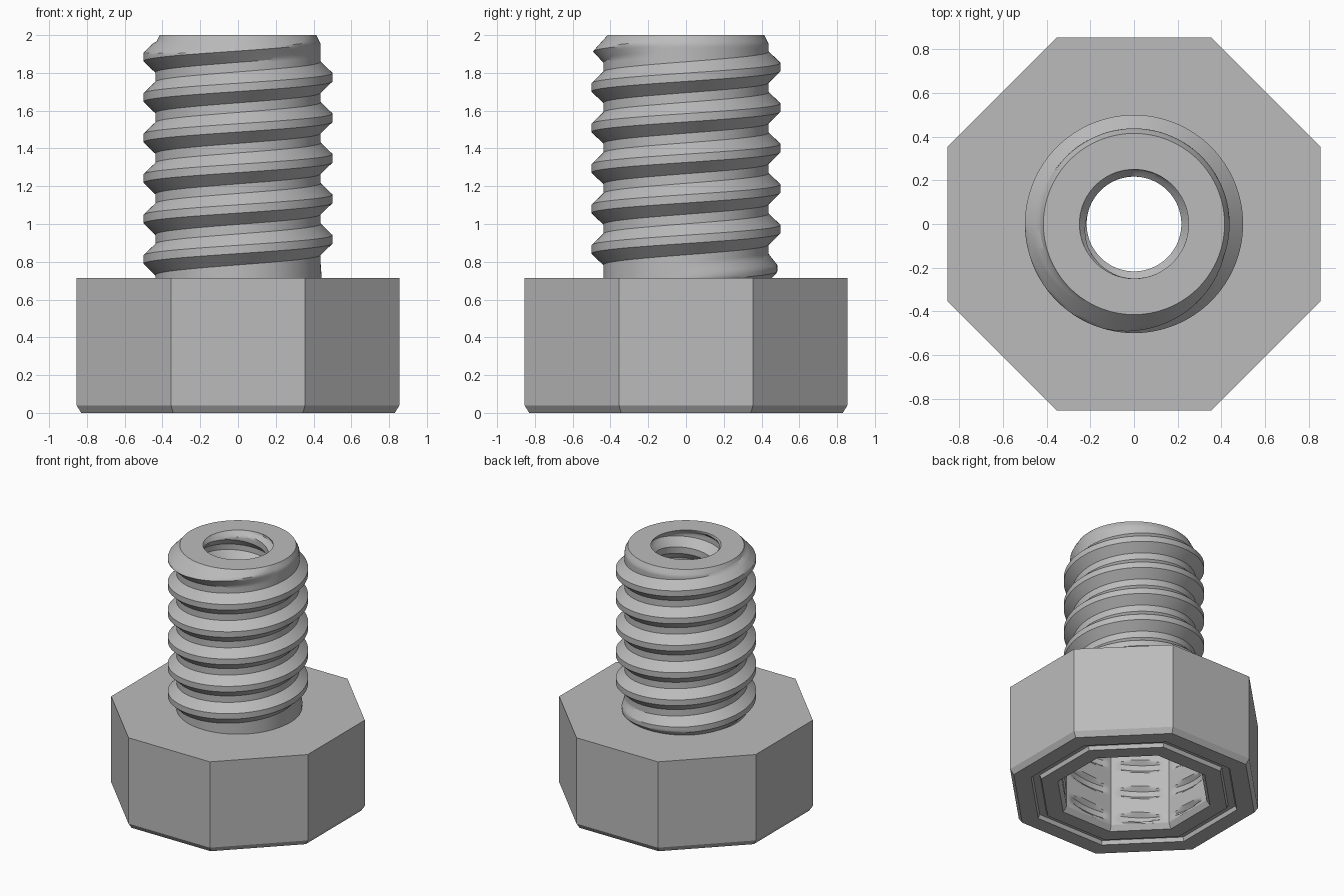
import bpy, bmesh, math

cube = bpy.data.objects.get("Cube")
if cube:
    bpy.data.objects.remove(cube, do_unlink=True)

PITCH = 0.2145
TOP = 2.0
HEAD = 0.715
CEILING = 0.64
CREST, ROOT = 0.022, 0.082   # half widths of the thread crest and base
SOCKET = 0.5                 # apothem of the octagonal socket

steel = bpy.data.materials.new("grey_steel")
steel.use_nodes = True
GREY = (0.5, 0.5, 0.5, 1)
steel.diffuse_color = GREY
steel.node_tree.nodes["Principled BSDF"].inputs["Base Color"].default_value = GREY


def clamp(v):
    return max(0.0, min(1.0, v))


def build(name, grid, flip=False):
    """Turn a list of point columns into a shaded sheet."""
    bm = bmesh.new()
    cols = [[bm.verts.new(p) for p in col] for col in grid]
    for a, b in zip(cols, cols[1:]):
        for j in range(len(a) - 1):
            quad = (a[j], b[j], b[j + 1], a[j + 1])
            bm.faces.new(quad[::-1] if flip else quad)
    bmesh.ops.remove_doubles(bm, verts=bm.verts, dist=1e-5)
    mesh = bpy.data.meshes.new(name)
    bm.to_mesh(mesh)
    bm.free()
    mesh.materials.append(steel)
    obj = bpy.data.objects.new(name, mesh)
    bpy.context.collection.objects.link(obj)
    bpy.ops.object.select_all(action="DESELECT")
    obj.select_set(True)
    bpy.context.view_layer.objects.active = obj
    bpy.ops.object.shade_smooth_by_angle(angle=math.radians(30))
    return obj


def lathe(name, profile, sides):
    """Revolve (apothem, height) points with flats facing the axes."""
    k = 1 / math.cos(math.pi / sides)
    angles = [math.tau * (i + 0.5) / sides for i in range(sides + 1)]
    return build(name, [[(r * k * math.cos(a), r * k * math.sin(a), z)
                         for r, z in profile] for a in angles])


def thread_wall(name, radius, low, high, phase, count, flip=False):
    """Wall whose rows follow a helix; radius(angle, z, ridge, centre)."""
    marks = [-ROOT, -CREST, CREST, ROOT, PITCH - ROOT]
    offsets = [a + (b - a) * s / 4 for a, b in zip(marks, marks[1:]) for s in range(4)]
    first = math.floor((low - phase) / PITCH) - 2
    last = math.ceil((high - phase) / PITCH) + 2
    grid = []
    for i in range(count + 1):
        a = math.tau * i / count
        start = phase + PITCH * i / count
        col = []
        for k in range(first, last):
            for off in offsets:
                z = max(low, min(high, start + k * PITCH + off))
                d = (z - start + PITCH / 2) % PITCH - PITCH / 2
                ridge = clamp((ROOT - abs(d)) / (ROOT - CREST))
                r = radius(a, z, ridge, z - d)
                col.append((r * math.cos(a), r * math.sin(a), z))
        grid.append(col)
    return build(name, grid, flip)


def shaft_radius(a, z, ridge, centre):
    fade = clamp((centre - 0.7) / 0.08) * clamp((1.98 - centre) / 0.05)
    core = min(0.438, 0.415 + 0.5 * (TOP - z))
    return min(core + 0.062 * ridge * fade, 0.415 + 0.9 * (TOP - z), z - 0.26)


def bore_radius(a, z, ridge, centre):
    blend = clamp((TOP - z) / 0.04)
    return 0.25 + (0.217 + 0.06 * ridge - 0.25) * blend


def socket_radius(a, z, ridge, centre):
    step = math.pi / 4
    flat = SOCKET / math.cos((a + step / 2) % step - step / 2)
    fade = clamp((z - 0.04) / 0.03)
    return max(flat, 0.47 + 0.06 * ridge * fade)


# Octagonal head with bevelled foot and a shallow groove underneath
lathe("head", [(SOCKET, 0.04), (0.525, 0), (0.64, 0), (0.65, 0.03), (0.7, 0.03),
               (0.71, 0), (0.83, 0), (0.855, 0.04), (0.855, HEAD), (0.36, HEAD)], 8)

# Socket walls with thread slots cut into the flats
thread_wall("socket_wall", socket_radius, 0.04, CEILING, 1.235, 192, flip=True)
lathe("socket_ceiling", [(0.225, CEILING), (0.54, CEILING)], 8)

# Threaded hollow shaft
thread_wall("threaded_shaft", shaft_radius, 0.7, TOP, 1.348, 128)
thread_wall("threaded_bore", bore_radius, CEILING, TOP, 1.348, 96, flip=True)
lathe("shaft_rim", [(0.415, TOP), (0.25, TOP)], 96)
